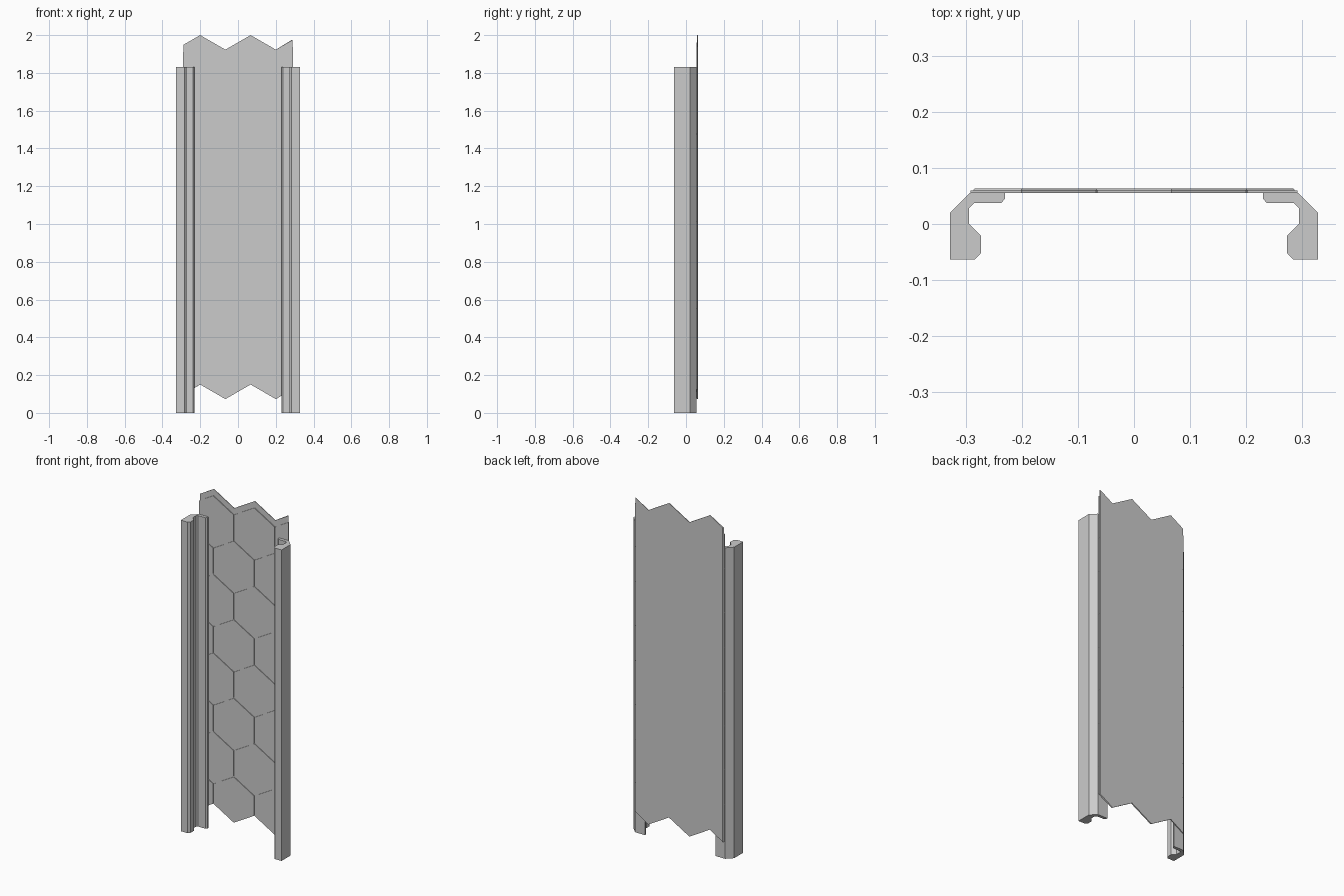
import bpy, bmesh, math
from mathutils import Vector

cube = bpy.data.objects.get("Cube")
if cube:
    bpy.data.objects.remove(cube, do_unlink=True)

grey = bpy.data.materials.new("plain_grey")
grey.use_nodes = True
color = (0.6, 0.6, 0.6, 1)
grey.diffuse_color = color
grey.node_tree.nodes["Principled BSDF"].inputs["Base Color"].default_value = color

HEX_W = 0.267                    # flat-to-flat width of a hexagon
SIDE = HEX_W / math.sqrt(3)
ROW = SIDE * 1.5
ROWS = 8
TONGUE = 0.036                   # back plate rising above the tiles
EDGE, BACK_EDGE = 0.291, 0.283
FRONT, MIDDLE, BACK = 0.055, 0.0595, 0.0635


def add_prism(bm, points, offset):
    """Extrude a closed polygon along the offset vector."""
    face = bm.faces.new([bm.verts.new(p) for p in points])
    ext = bmesh.ops.extrude_face_region(bm, geom=[face])
    verts = [v for v in ext["geom"] if isinstance(v, bmesh.types.BMVert)]
    bmesh.ops.translate(bm, verts=verts, vec=offset)


def finish(bm, name):
    bmesh.ops.recalc_face_normals(bm, faces=bm.faces)
    mesh = bpy.data.meshes.new(name)
    bm.to_mesh(mesh)
    bm.free()
    mesh.materials.append(grey)
    obj = bpy.data.objects.new(name, mesh)
    bpy.context.collection.objects.link(obj)
    return obj


def zigzag(x):
    """Drop below the peaks of the zigzag edge at x."""
    t = (x + HEX_W * 0.75) % HEX_W
    return min(t, HEX_W - t) / math.sqrt(3)


# Side rails: clip-shaped profile, mirrored
profile = [(-0.328, -0.0635), (-0.328, 0.02), (-0.293, FRONT), (-0.23, FRONT),
           (-0.23, 0.045), (-0.237, 0.037), (-0.285, 0.037), (-0.294, 0.028),
           (-0.294, 0.0), (-0.273, -0.021), (-0.273, -0.052), (-0.284, -0.0635)]
for name, sign in (("right_rail", 1), ("left_rail", -1)):
    bm = bmesh.new()
    add_prism(bm, [(sign * x, y, 0) for x, y in profile], Vector((0, 0, 1.83)))
    finish(bm, name)

# Back plate with zigzag ends and chamfered long edges
xs = [-0.288] + [HEX_W * f for f in (-0.75, -0.25, 0.25, 0.75)] + [0.288]
top = [(x, MIDDLE, 2 - zigzag(x)) for x in xs]
bottom = [(x, MIDDLE, 2 - ROWS * ROW - zigzag(x)) for x in reversed(xs)]
bm = bmesh.new()
add_prism(bm, top + bottom, Vector((0, BACK - MIDDLE, 0)))
for v in bm.verts:
    if v.co.y > MIDDLE + 0.001 and abs(v.co.x) > 0.28:
        v.co.x = math.copysign(BACK_EDGE, v.co.x)
finish(bm, "back_plate")

# Front hexagon tiles with fine grooves, trimmed at the long edges
bm = bmesh.new()
for row in range(ROWS):
    shift = 0 if row % 2 == 0 else -0.5
    cz = 2 - TONGUE - row * ROW - SIDE
    for col in (-0.75, 0.25, 1.25):
        cx = (col + shift) * HEX_W
        points = []
        for i in range(6):
            a = math.radians(30 + 60 * i)
            r = SIDE * 0.988
            z = cz + r * math.sin(a)
            if row == ROWS - 1 and math.sin(a) < 0:
                z += TONGUE
            points.append((cx + r * math.cos(a), FRONT, z))
        add_prism(bm, points, Vector((0, MIDDLE - FRONT, 0)))
for sign in (1, -1):
    cut = bmesh.ops.bisect_plane(
        bm, geom=bm.verts[:] + bm.edges[:] + bm.faces[:],
        plane_co=(sign * EDGE, 0, 0), plane_no=(sign, 0, 0), clear_outer=True)
    edges = [e for e in cut["geom_cut"] if isinstance(e, bmesh.types.BMEdge)]
    bmesh.ops.holes_fill(bm, edges=edges, sides=0)
finish(bm, "hexagon_tiles")
